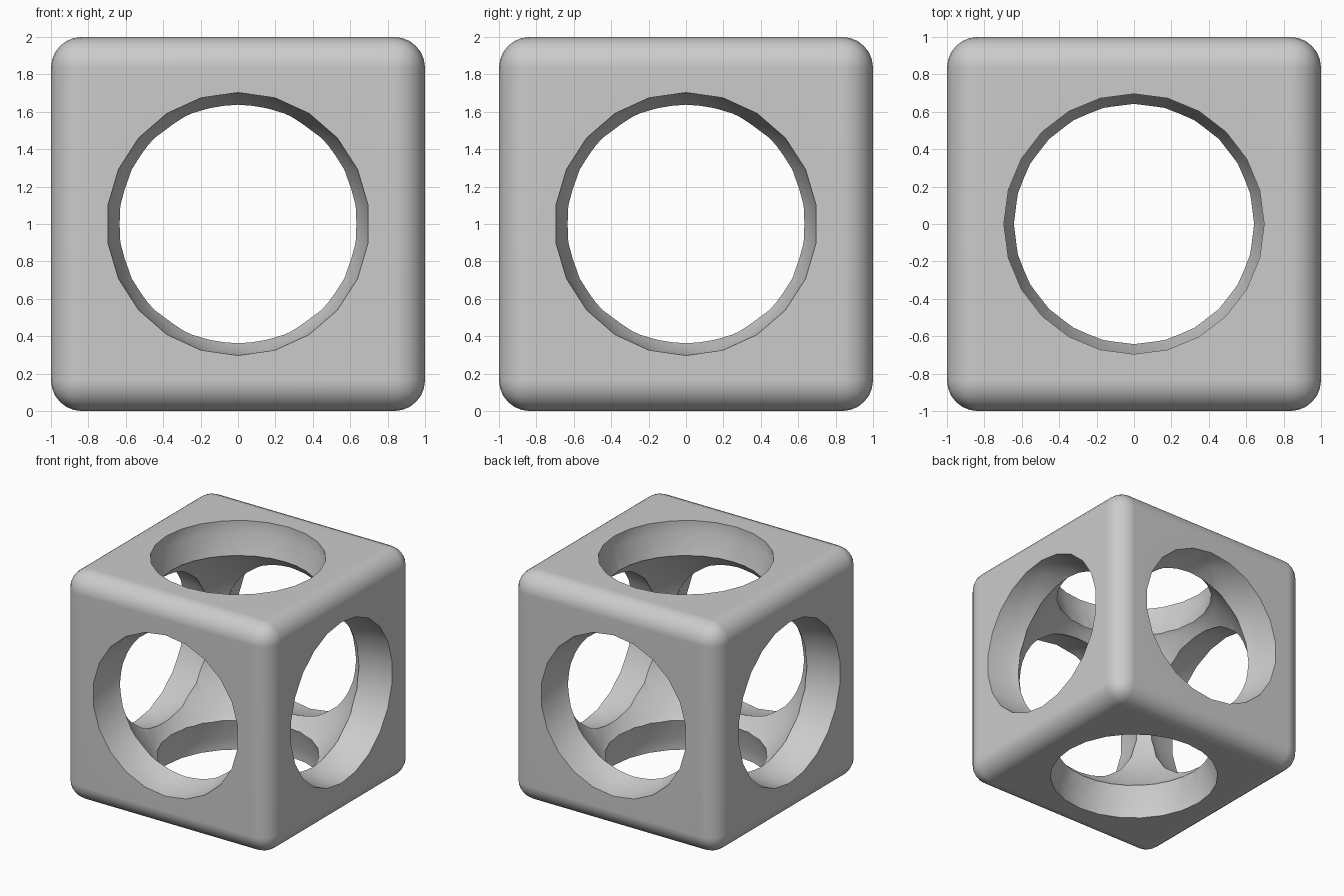
import bpy
import bmesh
from math import radians
from mathutils import Matrix, Vector

default = bpy.data.objects.get("Cube")
if default:
    bpy.data.objects.remove(default, do_unlink=True)

CENTRE = Vector((0, 0, 1))
ROUND = 0.165        # radius of the rounded outer edges
HOLE = 0.703         # radius of the round opening in each face
CAVITY = 0.967       # radius of the hollow middle

grey = bpy.data.materials.new("light_grey")
grey.use_nodes = True
colour = (0.6, 0.6, 0.6, 1)
grey.diffuse_color = colour
grey.node_tree.nodes["Principled BSDF"].inputs["Base Color"].default_value = colour


def add_object(name, bm):
    mesh = bpy.data.meshes.new(name)
    bm.to_mesh(mesh)
    bm.free()
    mesh.materials.append(grey)
    obj = bpy.data.objects.new(name, mesh)
    bpy.context.scene.collection.objects.link(obj)
    return obj


def add_ball(name, location, radius, segments, rings):
    bm = bmesh.new()
    bmesh.ops.create_uvsphere(bm, u_segments=segments, v_segments=rings, radius=radius,
                              matrix=Matrix.Translation(location))
    ball = add_object(name, bm)
    ball.hide_render = True
    return ball


# Rounded cube body
bm = bmesh.new()
bmesh.ops.create_cube(bm, size=2, matrix=Matrix.Translation(CENTRE))
bmesh.ops.bevel(bm, geom=bm.edges[:], offset=ROUND, segments=6, profile=0.5,
                affect='EDGES')
body = add_object("hollow_cube", bm)

# Cutters: one ball in the middle and one centred on each face
cutters = [add_ball("cavity_cutter", CENTRE, CAVITY, 32, 16)]
for axis in range(3):
    for side in (-1, 1):
        offset = Vector((0, 0, 0))
        offset[axis] = side
        cutters.append(add_ball("opening_cutter", CENTRE + offset, HOLE, 24, 11))

for cutter in cutters:
    cut = body.modifiers.new(cutter.name, 'BOOLEAN')
    cut.operation = 'DIFFERENCE'
    cut.solver = 'EXACT'
    cut.object = cutter

# Bake the cuts into the body and remove the cutters
depsgraph = bpy.context.evaluated_depsgraph_get()
cut_mesh = bpy.data.meshes.new_from_object(body.evaluated_get(depsgraph))
body.modifiers.clear()
body.data = cut_mesh
cut_mesh.name = "hollow_cube"
for cutter in cutters:
    bpy.data.objects.remove(cutter, do_unlink=True)

# Smooth shading with crisp rims
for obj in bpy.context.selected_objects:
    obj.select_set(False)
body.select_set(True)
bpy.context.view_layer.objects.active = body
bpy.ops.object.shade_smooth_by_angle(angle=radians(30))
weighted = body.modifiers.new("flat_face_normals", 'WEIGHTED_NORMAL')
weighted.keep_sharp = True
